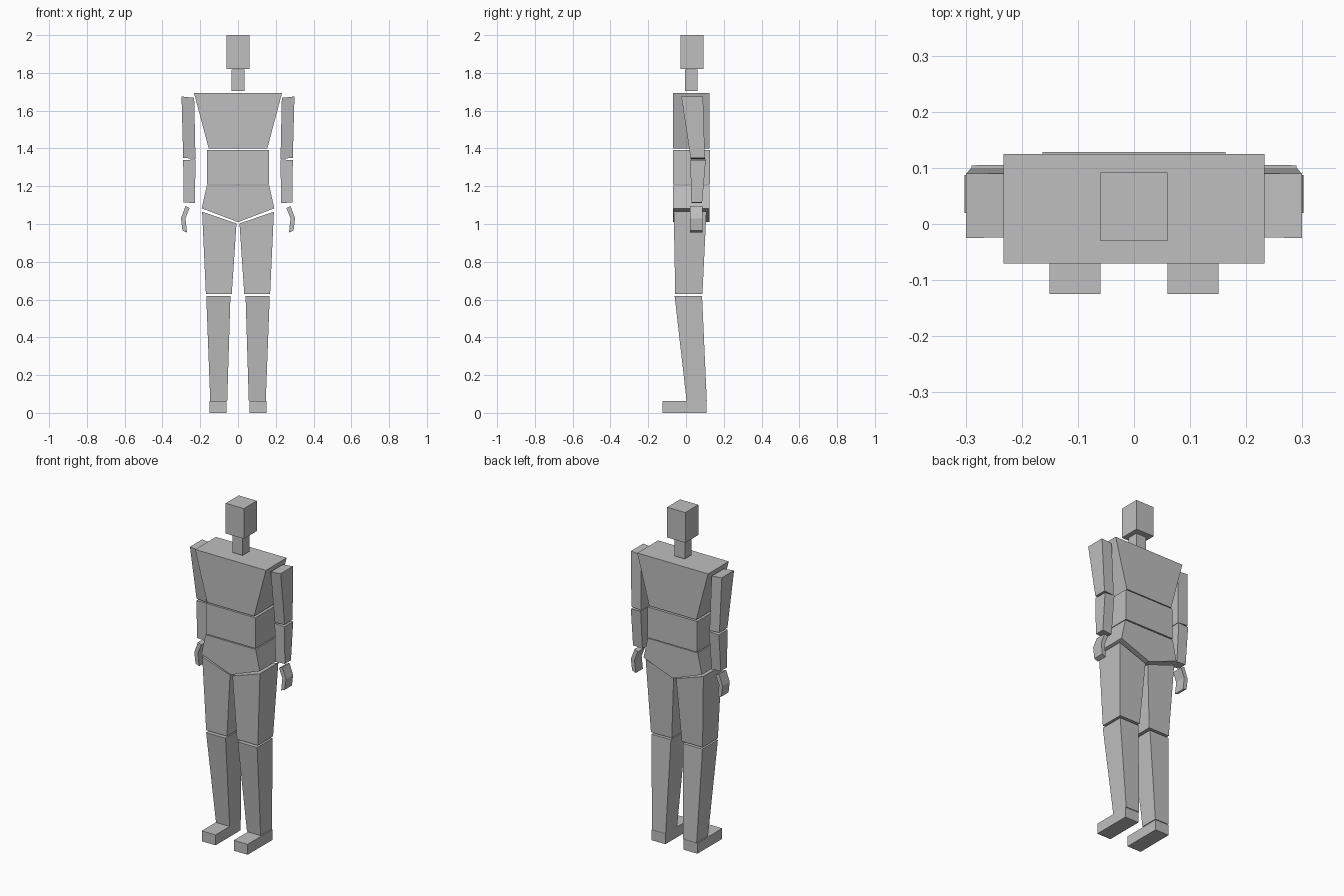
import bpy
import bmesh

# Remove the default cube only
default_cube = bpy.data.objects.get("Cube")
if default_cube:
    bpy.data.objects.remove(default_cube, do_unlink=True)

# Single grey material
GREY = (0.52, 0.52, 0.52, 1.0)
grey = bpy.data.materials.new("plain grey")
grey.use_nodes = True
grey.diffuse_color = GREY
grey.node_tree.nodes["Principled BSDF"].inputs["Base Color"].default_value = GREY


def prism(name, outline, low, high, side=1):
    """Extrude an (x, z) outline along y; the (front, back) depth blends
    from low at the bottom of the outline to high at its top."""
    z_min = min(z for x, z in outline)
    z_max = max(z for x, z in outline)
    bm = bmesh.new()
    front, back = [], []
    for x, z in outline:
        t = (z - z_min) / (z_max - z_min)
        for ring, a, b in ((front, low[0], high[0]), (back, low[1], high[1])):
            ring.append(bm.verts.new((side * x, a + (b - a) * t, z)))
    bm.faces.new(front)
    bm.faces.new(list(reversed(back)))
    count = len(outline)
    for i in range(count):
        j = (i + 1) % count
        bm.faces.new((front[j], front[i], back[i], back[j]))
    bmesh.ops.recalc_face_normals(bm, faces=bm.faces)
    mesh = bpy.data.meshes.new(name)
    bm.to_mesh(mesh)
    bm.free()
    mesh.materials.append(grey)
    obj = bpy.data.objects.new(name, mesh)
    bpy.context.collection.objects.link(obj)
    return obj


def trunk(name, half_outline, depth):
    """Symmetric centre part from the +x half of its outline, bottom to top."""
    mirrored = [(-x, z) for x, z in reversed(half_outline) if x > 0]
    prism(name, half_outline + mirrored, depth, depth)


def limb(name, outline, low, high):
    """Left and right copies of a limb part."""
    for label, side in (("left", 1), ("right", -1)):
        prism(label + "_" + name, outline, low, high, side)


# Head, neck and torso
TORSO = (-0.07, 0.125)
trunk("head", [(0.06, 1.82), (0.06, 2.0)], (-0.03, 0.092))
trunk("neck", [(0.034, 1.705), (0.034, 1.818)], (-0.005, 0.06))
trunk("chest", [(0.155, 1.4), (0.233, 1.694)], TORSO)
trunk("abdomen", [(0.163, 1.21), (0.163, 1.393)], (-0.07, 0.128))
trunk("pelvis", [(0, 1.01), (0.192, 1.083), (0.165, 1.205)], TORSO)

# Arms
limb("upper_arm", [(0.225, 1.345), (0.29, 1.35), (0.299, 1.675), (0.232, 1.668)],
     low=(0.025, 0.1), high=(-0.025, 0.09))
limb("forearm", [(0.228, 1.11), (0.289, 1.115), (0.29, 1.338), (0.225, 1.342)],
     low=(0.028, 0.085), high=(0.023, 0.105))
limb("hand", [(0.27, 0.955), (0.294, 0.965), (0.302, 1.03),
              (0.278, 1.095), (0.256, 1.085), (0.278, 1.03)],
     low=(0.02, 0.087), high=(0.02, 0.087))

# Legs
limb("thigh", [(0.033, 0.63), (0.17, 0.63), (0.19, 1.065), (0.008, 1.003)],
     low=(-0.057, 0.087), high=(-0.065, 0.108))
limb("shin", [(0.057, 0.064), (0.147, 0.064), (0.168, 0.618), (0.04, 0.618)],
     low=(0.003, 0.11), high=(-0.06, 0.085))
limb("foot", [(0.06, 0), (0.151, 0), (0.151, 0.062), (0.06, 0.062)],
     low=(-0.125, 0.108), high=(-0.125, 0.108))
